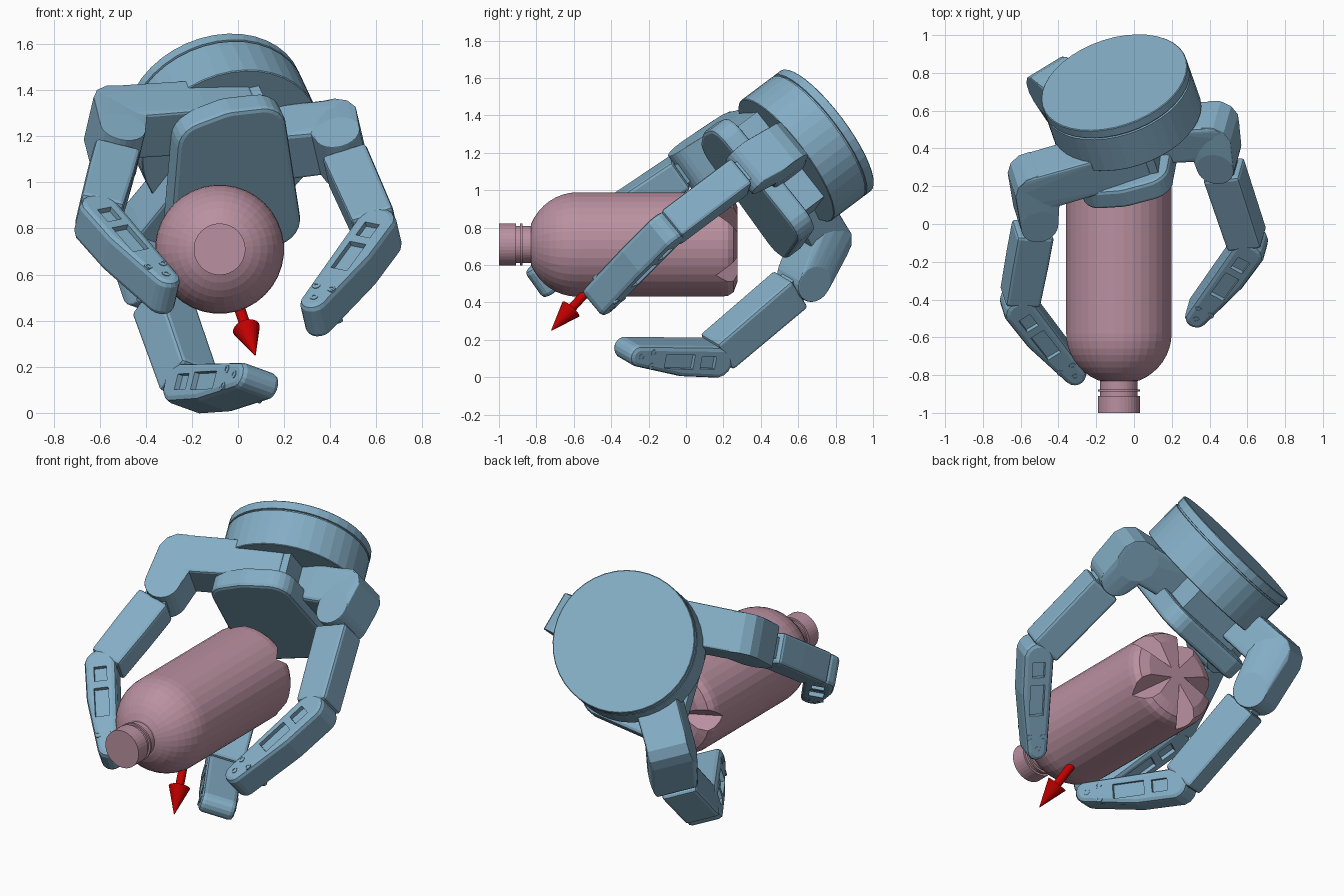
import bpy, bmesh
from math import pi, cos, sin, sqrt
from mathutils import Vector as V

if "Cube" in bpy.data.objects:
    bpy.data.objects.remove(bpy.data.objects["Cube"])


def material(name, rgb):
    m = bpy.data.materials.new(name)
    m.diffuse_color = (*rgb, 1)
    m.use_nodes = True
    m.node_tree.nodes["Principled BSDF"].inputs["Base Color"].default_value = m.diffuse_color
    return m


BLUE = material("steel_blue", (0.23, 0.42, 0.56))
PINK = material("dusty_pink", (0.49, 0.28, 0.35))
RED = material("red", (0.55, 0.0, 0.0))


def finish(bm, name, mat, bevel=0.0):
    bmesh.ops.recalc_face_normals(bm, faces=bm.faces)
    me = bpy.data.meshes.new(name)
    bm.to_mesh(me)
    bm.free()
    me.materials.append(mat)
    ob = bpy.data.objects.new(name, me)
    bpy.context.collection.objects.link(ob)
    if bevel:
        b = ob.modifiers.new("bevel", "BEVEL")
        b.width, b.segments, b.limit_method, b.angle_limit = bevel, 2, "ANGLE", 0.7
    return ob


def lathe(name, profile, origin, axis, mat, seg=32):
    """Capped turned solid from (radius, distance along axis) pairs."""
    axis = axis.normalized()
    x = axis.orthogonal().normalized()
    y = axis.cross(x)
    bm = bmesh.new()
    rings = [[bm.verts.new(origin + axis * d + (x * cos(2 * pi * i / seg) + y * sin(2 * pi * i / seg)) * r)
              for i in range(seg)] for r, d in profile]
    for a, b in zip(rings, rings[1:]):
        for i in range(seg):
            j = (i + 1) % seg
            bm.faces.new((a[i], a[j], b[j], b[i]))
    bm.faces.new(rings[0])
    bm.faces.new(rings[-1])
    return finish(bm, name, mat)


def hull(name, discs, normal, width, ahead, mat=BLUE, bevel=0.018):
    """Plate wrapped round discs (centre, radius, sides); 4 sides gives a square end."""
    n = normal.normalized()
    x = (ahead - n * ahead.dot(n)).normalized()
    y = n.cross(x)
    bm = bmesh.new()
    for c, r, seg in discs:
        if seg == 4:
            r *= sqrt(2)
        for h in (-width / 2, width / 2):
            for i in range(seg):
                t = 2 * pi * (i + 0.5) / seg
                bm.verts.new(c + n * h + (x * cos(t) + y * sin(t)) * r)
    bmesh.ops.convex_hull(bm, input=bm.verts)
    bmesh.ops.delete(bm, geom=[v for v in bm.verts if not v.link_faces], context="VERTS")
    bmesh.ops.dissolve_limit(bm, angle_limit=0.02, verts=bm.verts, edges=bm.edges)
    return finish(bm, name, mat, bevel)


def cut(ob, cutter):
    m = ob.modifiers.new("cut", "BOOLEAN")
    m.operation, m.object, m.solver = "DIFFERENCE", cutter, "EXACT"
    cutter.hide_render = True
    cutter.hide_set(True)


# Hand frame: approach direction, palm sideways and palm up
approach = V((0.27, -0.77, -0.578)).normalized()
side = V((1, 0.17, 0.24)).normalized()
up = side.cross(-approach).normalized()
if up.z < 0:
    up = -up
back = V((-0.105, 0.75, 1.32))

# Wrist flange with a groove near its back face
R = 0.402
lathe("wrist_flange", [(R - 0.004, 0), (R, 0.004), (R, 0.05), (R - 0.01, 0.052), (R - 0.01, 0.06),
                       (R, 0.062), (R, 0.276), (R - 0.004, 0.28)], back, approach, BLUE, 40)


def palm(u, v, s):
    return back + side * u + up * v + approach * s


# Palm core and rounded palm plate
hull("palm_core", [(palm(-0.06 + i * 0.09, j * 0.17, 0.35), 0.12, 4)
                   for i in (-1, 1) for j in (-1, 1)], approach, 0.22, side)
hull("palm_plate", [(palm(u, v, 0.48), 0.12, 24) for u, v in
                    ((-0.175, 0.25), (-0.05, 0.27), (0.08, 0.25), (0.1, -0.28), (-0.26, -0.28))],
     approach, 0.12, side, bevel=0.02)


def finger(name, base, elbow, p1, p2, p3, w=0.18):
    base, elbow, p1, p2, p3 = map(V, (base, elbow, p1, p2, p3))
    d1, d2 = (p2 - p1).normalized(), (p3 - p2).normalized()
    n = d1.cross(d2).normalized()
    inner = n.cross(d2)
    # knuckle arm and rounded knuckle
    hull(name + "_knuckle_arm", [(base, 0.11, 4), (elbow, 0.12, 12)], n, 0.23, elbow - base)
    hull(name + "_knuckle", [(elbow, 0.12, 12), (p1, 0.1, 24)], n, 0.23, elbow - base)
    # hinge core and proximal link
    hull(name + "_hinge", [(p1, 0.07, 20), (p2, 0.07, 20)], n, 0.12, d1, bevel=0)
    length = (p2 - p1).length
    hull(name + "_proximal_link", [(p1 + d1 * 0.19, 0.1, 4), (p1 + d1 * (length - 0.14), 0.095, 4)],
         n, w, d1)
    # distal link with tapered rounded tip
    length = (p3 - p2).length
    tip = p2 + d2 * (length - 0.04)
    link = hull(name + "_distal_link", [(p2, 0.09, 16), (p2 + d2 * 0.2, 0.088, 16),
                                        (tip + inner * 0.02, 0.06, 16)], n, w, d2, bevel=0.025)
    # side pockets and screws
    for k, s in enumerate((-1, 1)):
        for j, (at, r, stretch) in enumerate(((0.06, 0.035, 0.02), (0.2, 0.04, 0.1))):
            c = p2 + d2 * at + n * s * w / 2
            cut(link, hull(f"{name}_pocket_cutter_{k}{j}", [(c, r, 4), (c + d2 * stretch, r, 4)],
                           n, 0.05, d2, bevel=0))
        for j, (at, off) in enumerate(((length - 0.12, -0.03), (length - 0.12, 0.045), (length - 0.05, 0.02))):
            c = p2 + d2 * at + inner * off + n * s * (w / 2 - 0.01)
            lathe(f"{name}_screw_{k}{j}", [(0.018, 0), (0.018, 0.013), (0.009, 0.013), (0.009, 0.008)],
                  c, n * s, BLUE, 12)


finger("left_finger", (-0.06, 0.36, 1.29), (-0.53, 0.22, 1.26), (-0.52, 0.05, 1.15),
       (-0.61, -0.43, 0.83), (-0.32, -0.8, 0.5))
finger("right_finger", (0.1, 0.48, 1.16), (0.42, 0.49, 1.2), (0.45, 0.36, 1.13),
       (0.61, -0.12, 0.77), (0.34, -0.49, 0.40))
finger("lower_finger", (-0.15, 0.55, 1.06), (-0.41, 0.73, 0.75), (-0.35, 0.63, 0.53),
       (-0.2, 0.13, 0.105), (0.085, -0.33, 0.12), 0.2)

# Bottle: base, straight wall, domed shoulder, neck ring and cap
foot = V((-0.08, 0.275, 0.71))
shoulder = [(0.28 * cos(t * 1.17 / 8), 0.855 + 0.27 * sin(t * 1.17 / 8)) for t in range(9)]
bottle = lathe("bottle", [(0.2, 0), (0.255, 0.02), (0.275, 0.05), (0.28, 0.085)] + shoulder +
               [(0.1, 1.105), (0.1, 1.15), (0.112, 1.15), (0.112, 1.162), (0.1, 1.162), (0.1, 1.185),
                (0.112, 1.185), (0.112, 1.275)], foot, V((0, -1, 0)), PINK, 36)

# Five wedge notches in the bottle base
bm = bmesh.new()
for k in range(5):
    t = pi * (0.2 + 0.4 * k)
    out, across = V((cos(t), 0, sin(t))), V((-sin(t), 0, cos(t)))
    pts = [foot + out * 0.03 + V((0, 0.01, 0))]
    pts += [foot + out * 0.33 + across * s * 0.13 + V((0, 0.02, 0)) for s in (-1, 1)]
    pts += [foot + out * 0.33 + V((0, -0.14, 0))]
    v = [bm.verts.new(p) for p in pts]
    for f in ((0, 1, 2), (0, 3, 1), (0, 2, 3), (1, 3, 2)):
        bm.faces.new([v[i] for i in f])
cut(bottle, finish(bm, "base_notch_cutter", PINK))

# Arrow from the middle of the bottle
start, end = V((-0.08, -0.3, 0.71)), V((0.075, -0.72, 0.25))
L = (end - start).length
lathe("arrow", [(0.024, 0), (0.024, L - 0.16), (0.06, L - 0.16), (0.002, L)], start, end - start, RED, 20)
